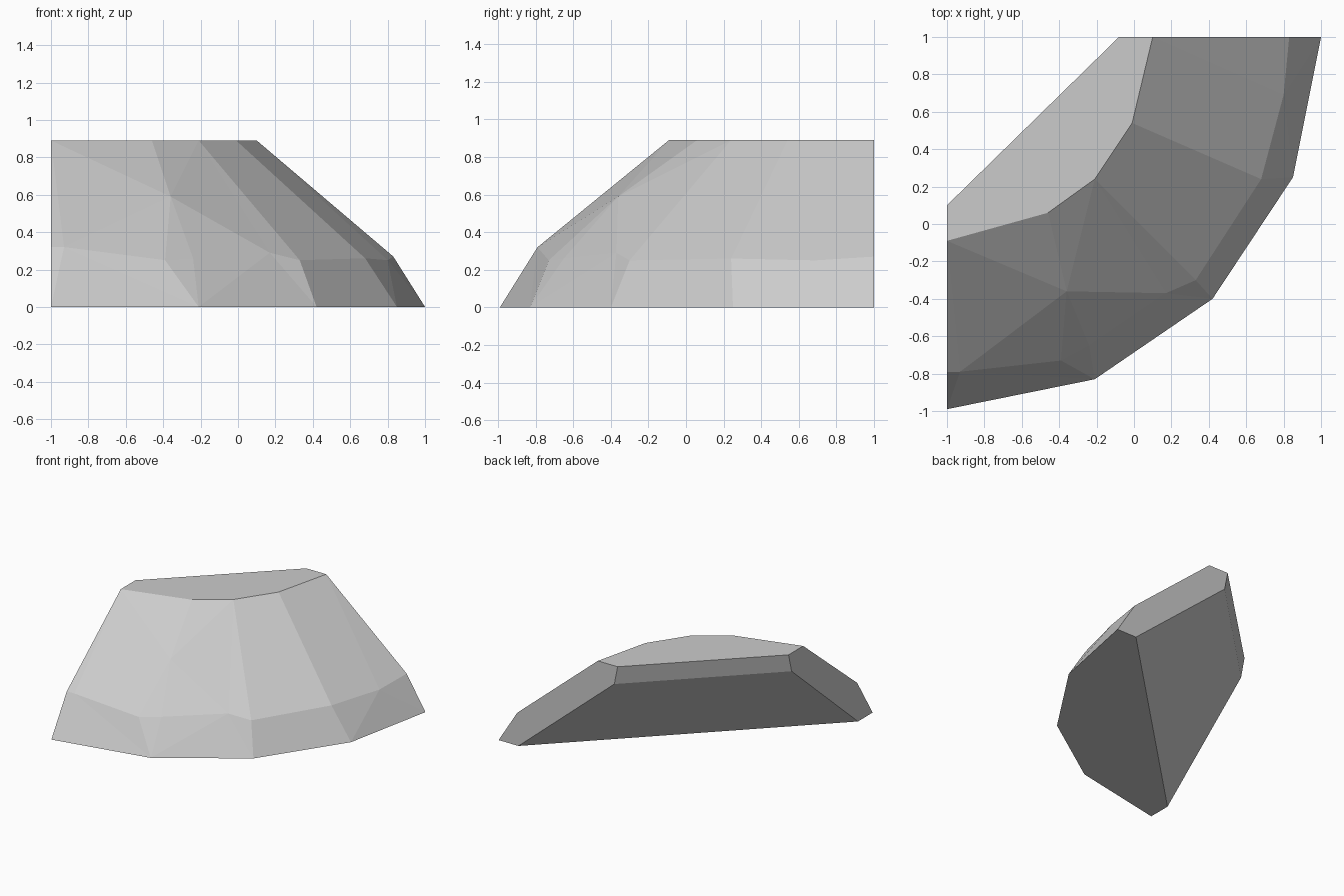
import bpy
import bmesh

default_cube = bpy.data.objects.get("Cube")
if default_cube:
    bpy.data.objects.remove(default_cube, do_unlink=True)

# Single stone colour
stone = bpy.data.materials.new("light_grey_stone")
stone.use_nodes = True
colour = (0.6, 0.6, 0.6, 1)
stone.diffuse_color = colour
stone.node_tree.nodes["Principled BSDF"].inputs["Base Color"].default_value = colour

bm = bmesh.new()


def rail(points, height=None):
    """Add a row of vertices, optionally all at one height."""
    return [bm.verts.new(p if height is None else (*p, height)) for p in points]


def bridge(upper, lower, steps):
    """Fill between two rails with triangles; U or L says which rail advances."""
    u = l = 0
    for step in steps:
        if step == "U":
            bm.faces.new((upper[u], lower[l], upper[u + 1]))
            u += 1
        else:
            bm.faces.new((upper[u], lower[l], lower[l + 1]))
            l += 1


# Outer rails: plateau rim, sloping shoulder and foot
rim = rail([(-1, -.09), (-.46, .06), (-.21, .24), (-.01, .54), (.1, 1)], .89)
shoulder = rail([(-1, -.79, .32), (-.93, -.79, .32), (-.39, -.73, .25),
                 (-.24, -.65, .26), (.17, -.37, .29), (.33, -.3, .25),
                 (.68, .24, .26), (.8, .69, .25), (.83, 1, .27)])
foot = rail([(-1, -.99), (-.21, -.83), (.42, -.4), (.85, .25), (1, 1)], 0)
knuckle = bm.verts.new((-.36, -.36, .59))

# Back rails, each running from the left-hand cut to the rear cut
back_top = rail([(-1, .1), (-.08, 1)], .89)
back_lip = rail([(-1, .06), (-.05, 1)], .74)
back_foot = rail([(-1, -.8), (.82, 1)], 0)

# Faceted outer slope, with a raised knuckle breaking up its front
bridge([rim[0], knuckle] + rim[2:], shoulder, "LULLLULLUULL")
bridge(shoulder, foot, "ULUUULUULULU")
for a, b in zip(rim[:2], rim[1:3]):
    bm.faces.new((a, knuckle, b))

# Plateau, underside, back strip and undercut back
bm.faces.new(rim + back_top[::-1])
bm.faces.new(foot + back_foot[::-1])
for high, low in ((back_top, back_lip), (back_lip, back_foot)):
    bm.faces.new(high + low[::-1])

# Flat cut ends
for end in (0, -1):
    bm.faces.new([r[end] for r in
                  (rim, back_top, back_lip, back_foot, foot, shoulder)])

bmesh.ops.recalc_face_normals(bm, faces=bm.faces)
mesh = bpy.data.meshes.new("cliff_corner")
bm.to_mesh(mesh)
bm.free()
mesh.materials.append(stone)
bpy.context.collection.objects.link(bpy.data.objects.new("cliff_corner", mesh))
